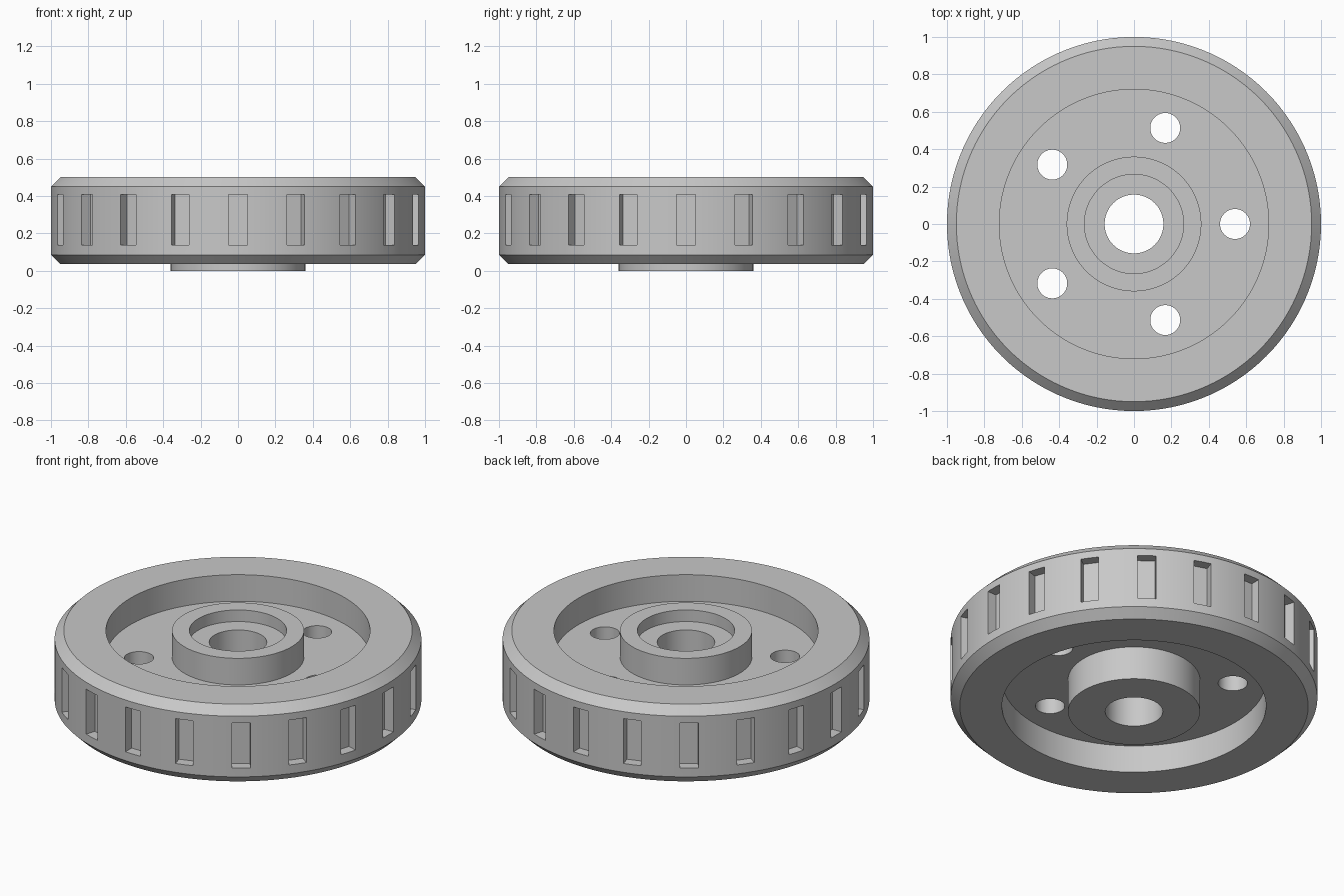
import bpy, bmesh, math
from mathutils import Matrix, Vector

default = bpy.data.objects.get("Cube")
if default:
    bpy.data.objects.remove(default, do_unlink=True)

grey = bpy.data.materials.new("plain grey")
grey.use_nodes = True
colour = (0.58, 0.58, 0.58, 1)
grey.diffuse_color = colour
grey.node_tree.nodes["Principled BSDF"].inputs["Base Color"].default_value = colour


def make_object(name, bm):
    bmesh.ops.recalc_face_normals(bm, faces=bm.faces)
    mesh = bpy.data.meshes.new(name)
    bm.to_mesh(mesh)
    bm.free()
    mesh.materials.append(grey)
    obj = bpy.data.objects.new(name, mesh)
    bpy.context.collection.objects.link(obj)
    return obj


def lathe(name, profile, steps=120):
    """Turn a closed (radius, height) profile around the z axis."""
    bm = bmesh.new()
    verts = [bm.verts.new((r, 0, z)) for r, z in profile]
    edges = [bm.edges.new((a, b)) for a, b in zip(verts, verts[1:] + verts[:1])]
    bmesh.ops.spin(bm, geom=verts + edges, axis=(0, 0, 1), cent=(0, 0, 0),
                   angle=math.tau, steps=steps, use_merge=True)
    bmesh.ops.remove_doubles(bm, verts=bm.verts, dist=0.0001)
    return make_object(name, bm)


# Wheel section: bore, counterbore, hub, web and chamfered rim
bore, counterbore, hub, recess, edge = 0.157, 0.265, 0.36, 0.72, 0.95
top, bottom, chamfer = 0.5, 0.035, 0.05
web_top, web_bottom = 0.34, 0.2
wheel = lathe("wheel", [
    (bore, 0), (hub, 0), (hub, web_bottom), (recess, web_bottom),
    (recess, bottom), (edge, bottom), (1, bottom + chamfer),
    (1, top - chamfer), (edge, top), (recess, top), (recess, web_top),
    (hub, web_top), (hub, top), (counterbore, top),
    (counterbore, 0.43), (bore, 0.43)])

# Cutters for the rim slots and the bolt holes
bm = bmesh.new()
slots, floor_radius = 20, 0.94
for i in range(slots):
    turn = Matrix.Rotation(math.tau * i / slots, 4, "Z")
    place = Matrix.Translation((floor_radius + 0.1, 0, 0.273))
    size = Matrix.Diagonal((0.2, 0.1, 0.27, 1))
    bmesh.ops.create_cube(bm, size=1, matrix=turn @ place @ size)
holes = 5
for i in range(holes):
    turn = Matrix.Rotation(math.tau * i / holes, 4, "Z")
    bmesh.ops.create_cone(bm, cap_ends=True, segments=48, radius1=0.08,
                          radius2=0.08, depth=0.3,
                          matrix=turn @ Matrix.Translation((0.54, 0, 0.27)))
cutter = make_object("slot_and_hole_cutter", bm)
cutter.hide_render = True

# Cut the wheel, then drop the cutter
cut = wheel.modifiers.new("cut", "BOOLEAN")
cut.operation, cut.solver, cut.object = "DIFFERENCE", "EXACT", cutter
bpy.ops.object.select_all(action="DESELECT")
bpy.context.view_layer.objects.active = wheel
wheel.select_set(True)
bpy.ops.object.modifier_apply(modifier=cut.name)
bpy.data.objects.remove(cutter, do_unlink=True)
bpy.ops.object.shade_smooth_by_angle(angle=math.radians(30))
